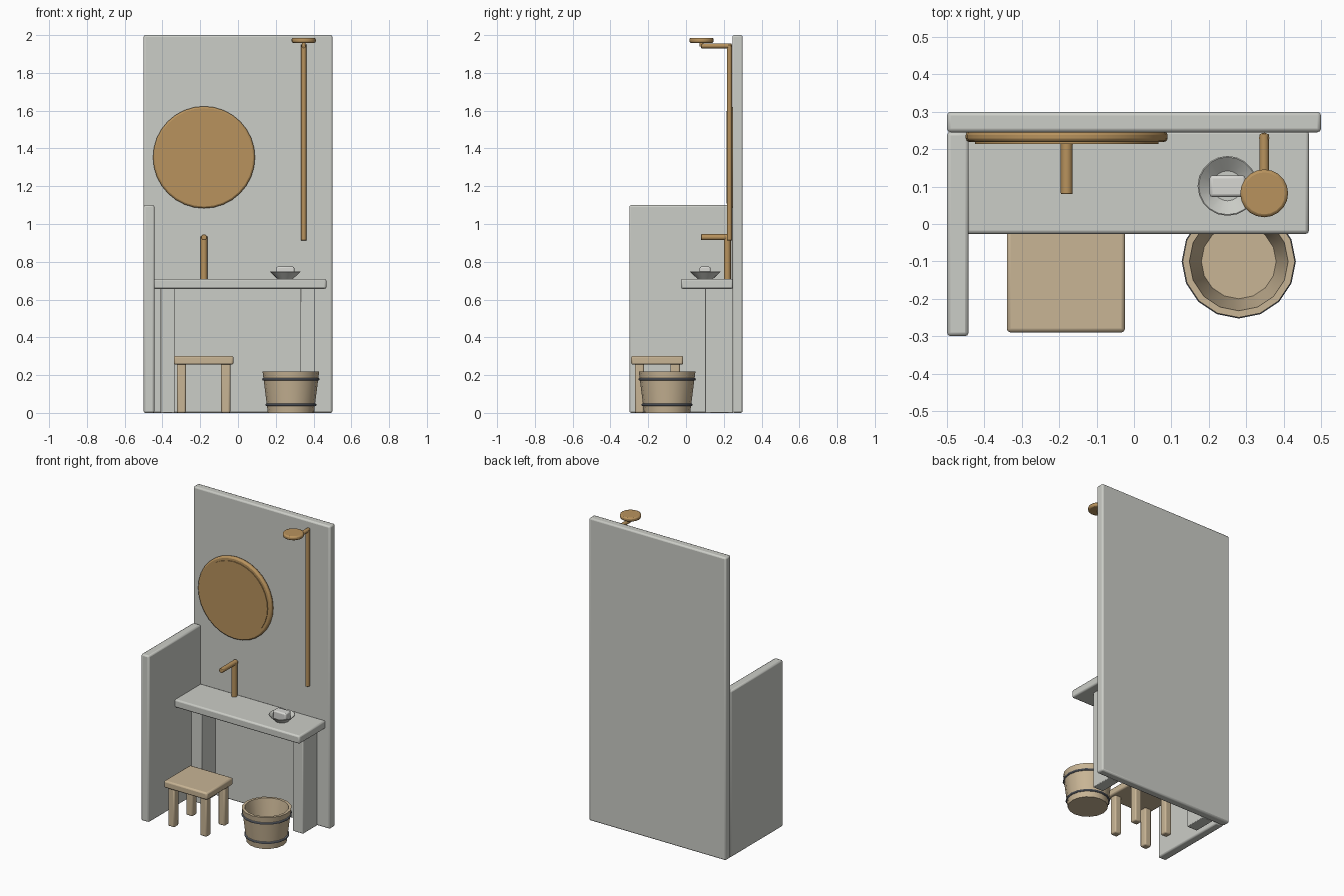
import bpy
import math
from mathutils import Vector

cube = bpy.data.objects.get("Cube")
if cube:
    bpy.data.objects.remove(cube, do_unlink=True)


def material(name, rgb):
    m = bpy.data.materials.new(name)
    m.use_nodes = True
    m.diffuse_color = (*rgb, 1)
    m.node_tree.nodes["Principled BSDF"].inputs["Base Color"].default_value = (*rgb, 1)
    return m


stone = material("pale stone", (0.60, 0.61, 0.57))
wood = material("light wood", (0.58, 0.46, 0.30))
brass = material("brass", (0.48, 0.29, 0.11))
steel = material("steel", (0.20, 0.22, 0.26))
soap_white = material("soap white", (0.68, 0.68, 0.65))


def finish(ob, name, mat, bevel=0.0, segments=2):
    ob.name = name
    ob.data.materials.clear()
    ob.data.materials.append(mat)
    if bevel:
        mod = ob.modifiers.new("Bevel", "BEVEL")
        mod.width = bevel
        mod.segments = segments
        mod.limit_method = "ANGLE"
        mod.angle_limit = math.radians(40)
    bpy.ops.object.select_all(action="DESELECT")
    ob.select_set(True)
    bpy.context.view_layer.objects.active = ob
    bpy.ops.object.shade_smooth_by_angle(angle=math.radians(35))
    return ob


def box(name, mat, x, y, z, bevel=0.008):
    """Bevelled box from its (min, max) extents."""
    mid = [(a + b) / 2 for a, b in (x, y, z)]
    bpy.ops.mesh.primitive_cube_add(size=1, location=mid)
    ob = bpy.context.object
    size = [b - a for a, b in (x, y, z)]
    for v in ob.data.vertices:
        v.co = Vector([c * s for c, s in zip(v.co, size)])
    return finish(ob, name, mat, bevel)


def rod(name, mat, start, end, radius, bevel=0.0, sides=12):
    """Cylinder between two points."""
    a, b = Vector(start), Vector(end)
    bpy.ops.mesh.primitive_cylinder_add(vertices=sides, radius=radius, depth=(b - a).length,
                                        location=(a + b) / 2)
    ob = bpy.context.object
    ob.rotation_euler = (b - a).to_track_quat("Z", "Y").to_euler()
    return finish(ob, name, mat, bevel)


def lathe(name, mat, centre, profile, sides):
    """Revolve a (radius, height) profile; both ends are capped."""
    verts, faces = [], []
    for r, z in profile:
        for i in range(sides):
            a = 2 * math.pi * i / sides
            verts.append((r * math.cos(a), r * math.sin(a), z))
    for k in range(len(profile) - 1):
        for i in range(sides):
            j = (i + 1) % sides
            faces.append((k * sides + i, k * sides + j, (k + 1) * sides + j, (k + 1) * sides + i))
    last = (len(profile) - 1) * sides
    faces.append(tuple(reversed(range(sides))))
    faces.append(tuple(range(last, last + sides)))
    me = bpy.data.meshes.new(name)
    me.from_pydata(verts, [], faces)
    ob = bpy.data.objects.new(name, me)
    ob.location = centre
    bpy.context.collection.objects.link(ob)
    return finish(ob, name, mat)


# Walls
box("back_wall", stone, (-0.5, 0.5), (0.245, 0.3), (0, 2), 0.01)
box("side_wall", stone, (-0.5, -0.442), (-0.3, 0.247), (0, 1.1), 0.01)

# Counter and its supports
box("counter_top", stone, (-0.45, 0.468), (-0.027, 0.25), (0.657, 0.71), 0.01)
for side, x in (("right", -0.373), ("left", 0.368)):
    box(side + "_counter_support", stone, (x - 0.038, x + 0.038), (0.1, 0.25), (0, 0.665), 0.004)

# Stool
box("stool_seat", wood, (-0.34, -0.024), (-0.29, -0.015), (0.255, 0.302), 0.01)
for side, x in (("right", -0.3), ("left", -0.065)):
    for end, y in (("front", -0.247), ("back", -0.057)):
        box(f"stool_{end}_{side}_leg", wood, (x - 0.024, x + 0.024),
            (y - 0.024, y + 0.024), (0, 0.265), 0.008)

# Bucket with two hoops
bucket_at = (0.28, -0.1, 0)
lathe("bucket", wood, bucket_at,
      [(0.122, 0), (0.15, 0.22), (0.132, 0.22), (0.1, 0.03)], 16)
for name, z in (("lower", 0.043), ("upper", 0.178)):
    bpy.ops.mesh.primitive_torus_add(major_radius=0.123 + 0.127 * z, minor_radius=0.007,
                                     major_segments=16, minor_segments=8,
                                     location=(0.28, -0.1, z))
    finish(bpy.context.object, name + "_bucket_hoop", steel)

# Round mirror
rod("mirror_frame", brass, (-0.18, 0.248, 1.353), (-0.18, 0.219, 1.353), 0.27, 0.01, 32)
rod("mirror_face", brass, (-0.18, 0.222, 1.353), (-0.18, 0.214, 1.353), 0.245, 0, 32)

# Tap
rod("tap_post", brass, (-0.18, 0.219, 0.7), (-0.18, 0.219, 0.935), 0.018, 0.003)
rod("tap_spout", brass, (-0.18, 0.237, 0.93), (-0.18, 0.08, 0.93), 0.016, 0.003)

# Shower
rod("shower_pipe", brass, (0.348, 0.23, 0.913), (0.348, 0.23, 1.95), 0.014, 0.002)
rod("shower_arm", brass, (0.348, 0.24, 1.943), (0.348, 0.08, 1.943), 0.013, 0.002)
rod("shower_neck", brass, (0.348, 0.082, 1.94), (0.348, 0.082, 1.965), 0.01)
rod("shower_head", brass, (0.348, 0.082, 1.959), (0.348, 0.082, 1.985), 0.064, 0.008, 20)

# Soap dish and soap
lathe("soap_dish", stone, (0.25, 0.102, 0.71),
      [(0.042, 0), (0.08, 0.037), (0.077, 0.039), (0.04, 0.008)], 20)
box("soap", soap_white, (0.202, 0.298), (0.072, 0.13), (0.718, 0.774), 0.008)
